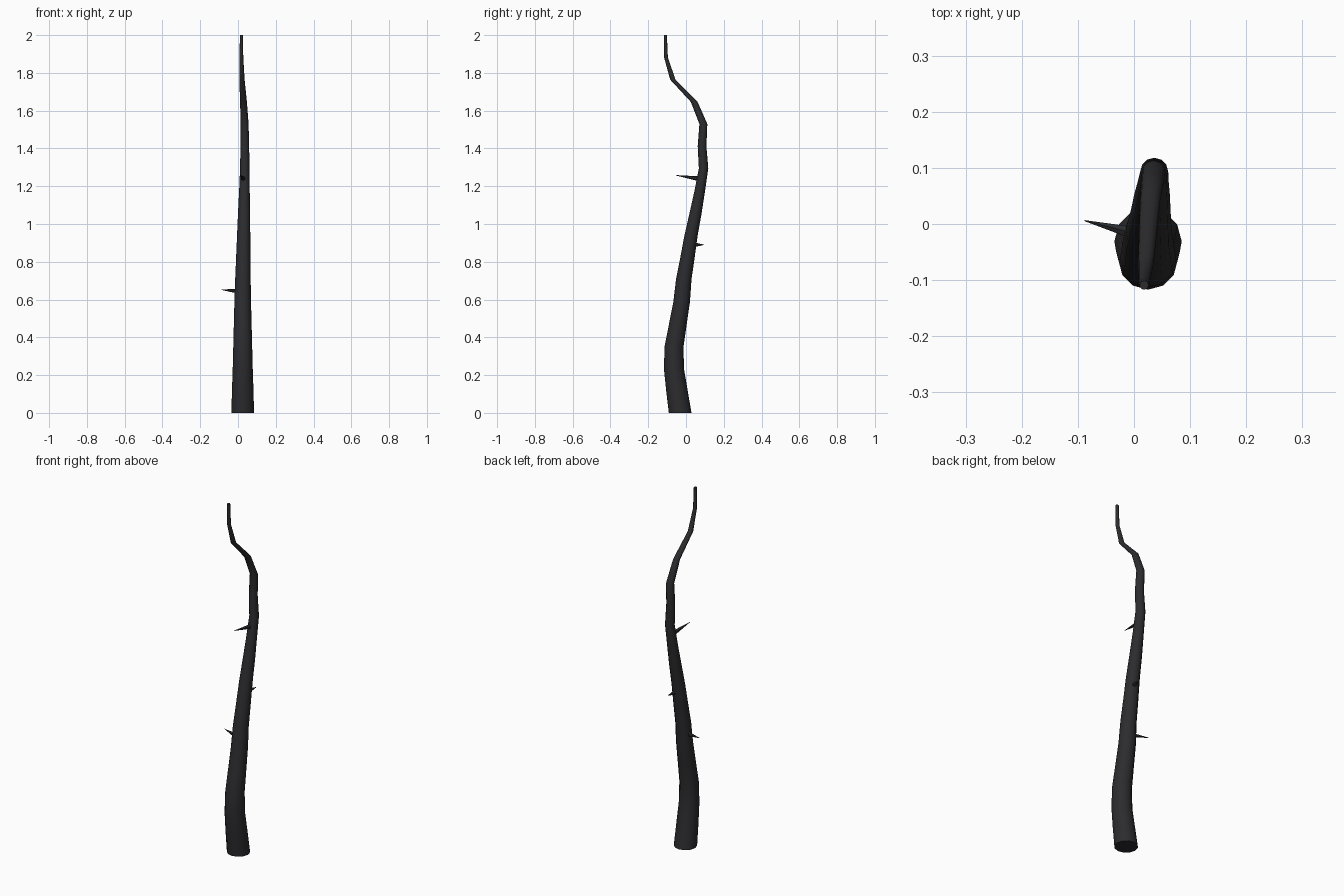
import bpy, bmesh, math
from mathutils import Vector

if "Cube" in bpy.data.objects:
    bpy.data.objects.remove(bpy.data.objects["Cube"])

bark = bpy.data.materials.new("dark_bark")
bark.diffuse_color = (0.025, 0.025, 0.028, 1)
bark.use_nodes = True
bark.node_tree.nodes["Principled BSDF"].inputs["Base Color"].default_value = bark.diffuse_color


def finish(name, bm):
    bmesh.ops.recalc_face_normals(bm, faces=bm.faces)
    mesh = bpy.data.meshes.new(name)
    bm.to_mesh(mesh)
    bm.free()
    ob = bpy.data.objects.new(name, mesh)
    bpy.context.collection.objects.link(ob)
    mesh.materials.append(bark)
    bpy.ops.object.select_all(action='DESELECT')
    ob.select_set(True)
    bpy.context.view_layer.objects.active = ob
    bpy.ops.object.shade_smooth_by_angle(angle=math.radians(40))
    return ob


# Trunk: evenly spaced horizontal rings (x, y, radius) from base to tip
RINGS = [
    (.025, -.031, .060), (.025, -.048, .057), (.025, -.064, .053),
    (.025, -.063, .050), (.025, -.043, .047), (.025, -.023, .044),
    (.026, -.012, .041), (.028, .008, .038), (.030, .027, .035),
    (.032, .051, .032), (.034, .073, .028), (.036, .093, .025),
    (.036, .085, .023), (.035, .092, .021), (.029, .043, .018),
    (.021, -.070, .014), (.018, -.106, .010), (.018, -.109, .008),
]
SIDES = 12
bm = bmesh.new()
loops = []
for i, (x, y, r) in enumerate(RINGS):
    z = 2 * i / (len(RINGS) - 1)
    loops.append([bm.verts.new((x + r * math.cos(2 * math.pi * k / SIDES),
                                y + r * math.sin(2 * math.pi * k / SIDES), z))
                  for k in range(SIDES)])
for a, b in zip(loops, loops[1:]):
    for k in range(SIDES):
        n = (k + 1) % SIDES
        bm.faces.new((a[k], a[n], b[n], b[k]))
bm.faces.new(loops[0])
bm.faces.new(loops[-1])
finish("trunk", bm)


# Thorns: small broken twigs, cones running from inside the trunk to a tip
def thorn(name, base, tip, radius):
    base, tip = Vector(base), Vector(tip)
    axis = tip - base
    bm = bmesh.new()
    bmesh.ops.create_cone(bm, cap_ends=True, segments=6, radius1=radius,
                          radius2=0.001, depth=axis.length)
    ob = finish(name, bm)
    ob.location = (base + tip) / 2
    ob.rotation_mode = 'QUATERNION'
    ob.rotation_quaternion = axis.to_track_quat('Z', 'Y')


thorn("lower_thorn", (-.005, -.015, .645), (-.088, .006, .652), .012)
thorn("middle_thorn", (.038, .035, .89), (.047, .095, .89), .014)
thorn("upper_thorn", (.030, .080, 1.238), (.014, -.054, 1.258), .014)
